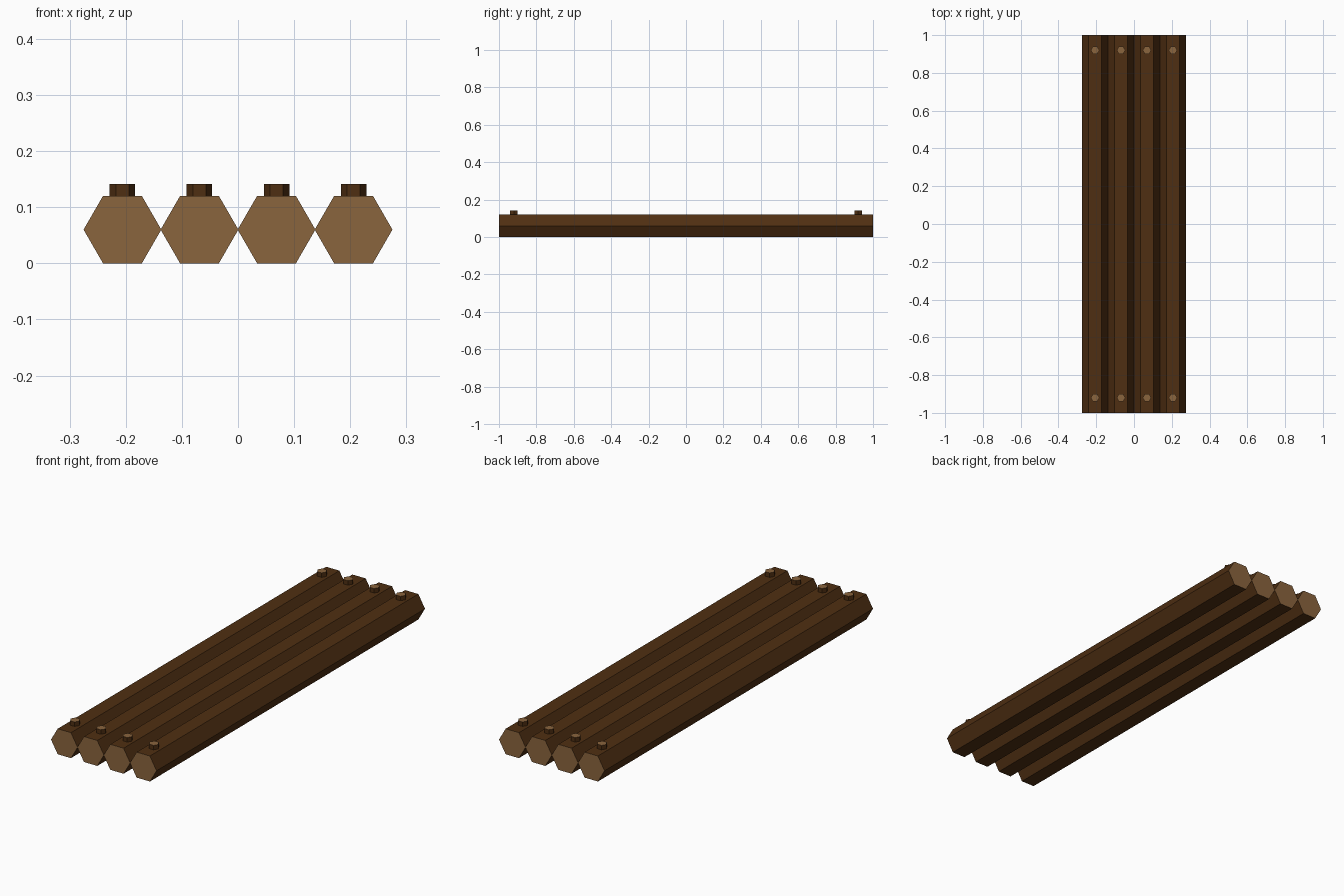
import bpy, bmesh, math
from mathutils import Matrix, Vector

if "Cube" in bpy.data.objects:
    bpy.data.objects.remove(bpy.data.objects["Cube"])


def material(name, color):
    m = bpy.data.materials.new(name)
    m.diffuse_color = (*color, 1.0)
    m.use_nodes = True
    m.node_tree.nodes["Principled BSDF"].inputs["Base Color"].default_value = m.diffuse_color
    return m


bark = material("dark_bark", (0.078, 0.028, 0.006))
wood = material("cut_wood", (0.255, 0.128, 0.047))


def hex_prism(name, radius, length, axis, location):
    """Six-sided prism along an axis, corners at +-x, pale cut ends and dark sides."""
    bm = bmesh.new()
    bmesh.ops.create_cone(bm, cap_ends=True, segments=6,
                          radius1=radius, radius2=radius, depth=length)
    # put corners on the x axis whatever the primitive's start angle
    v = bm.verts[:][0].co
    bm.transform(Matrix.Rotation(-math.atan2(v.y, v.x), 4, 'Z'))
    if axis == 'Y':
        bm.transform(Matrix.Rotation(math.pi / 2, 4, 'X'))
    direction = Vector((0, 1, 0)) if axis == 'Y' else Vector((0, 0, 1))
    bm.normal_update()
    for f in bm.faces:
        f.material_index = 1 if abs(f.normal.dot(direction)) > 0.9 else 0
    mesh = bpy.data.meshes.new(name)
    bm.to_mesh(mesh)
    bm.free()
    mesh.materials.append(bark)
    mesh.materials.append(wood)
    obj = bpy.data.objects.new(name, mesh)
    obj.location = location
    bpy.context.collection.objects.link(obj)
    return obj


LOG_R = 0.12 / math.sqrt(3)
SPACING = 0.1373

for i in range(4):
    x = (i - 1.5) * SPACING
    # log lying along y
    hex_prism(f"log_{i + 1}", LOG_R, 2.0, 'Y', (x, 0, 0.06))
    # peg near each end, sunk a little into the log
    for end, y in (("front", -0.92), ("back", 0.92)):
        hex_prism(f"{end}_peg_{i + 1}", 0.0227, 0.04, 'Z', (x, y, 0.121))
